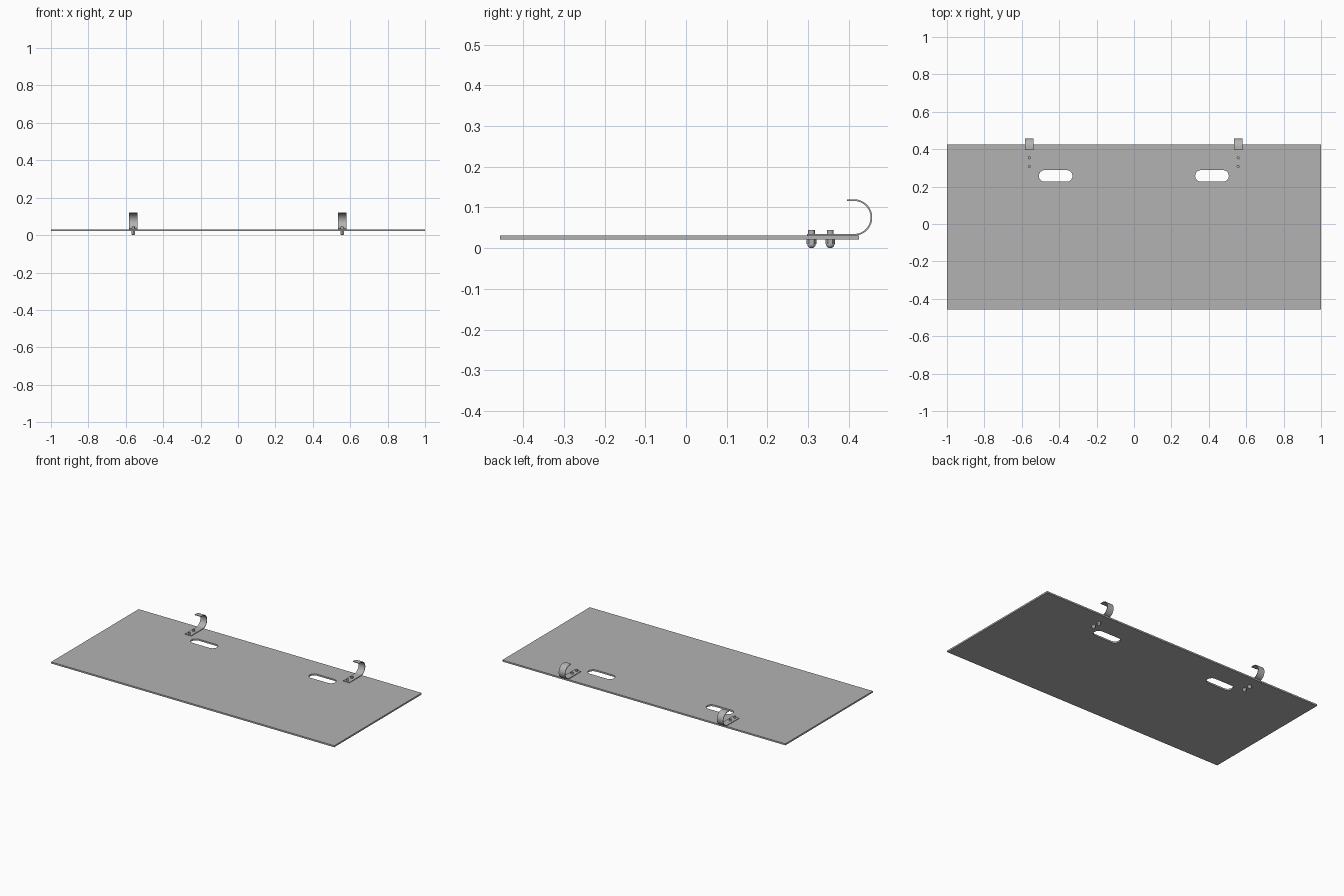
import bpy, bmesh
from math import pi, sin, cos, radians
from mathutils import Matrix

if "Cube" in bpy.data.objects:
    bpy.data.objects.remove(bpy.data.objects["Cube"])

metal = bpy.data.materials.new("grey_metal")
metal.use_nodes = True
metal.diffuse_color = (0.45, 0.45, 0.45, 1)
metal.node_tree.nodes["Principled BSDF"].inputs["Base Color"].default_value = (0.45, 0.45, 0.45, 1)

BOTTOM, TOP = 0.021, 0.031


def select_only(obj):
    bpy.ops.object.select_all(action="DESELECT")
    obj.select_set(True)
    bpy.context.view_layer.objects.active = obj


def finish(name, bm):
    bmesh.ops.recalc_face_normals(bm, faces=bm.faces[:])
    mesh = bpy.data.meshes.new(name)
    bm.to_mesh(mesh)
    bm.free()
    obj = bpy.data.objects.new(name, mesh)
    bpy.context.collection.objects.link(obj)
    mesh.materials.append(metal)
    select_only(obj)
    bpy.ops.object.shade_smooth_by_angle(angle=radians(35))
    return obj


def slot_outline(cx, cy, length, radius, steps=12):
    half = length / 2 - radius
    pts = []
    for side, start in ((1, -pi / 2), (-1, pi / 2)):
        for i in range(steps + 1):
            a = start + pi * i / steps
            pts.append((cx + side * half + radius * cos(a), cy + radius * sin(a)))
    return pts


# Flat plate with two hand slots
curve = bpy.data.curves.new("plate", "CURVE")
curve.dimensions = "2D"
curve.fill_mode = "BOTH"
curve.extrude = (TOP - BOTTOM) / 2
outlines = [[(-1, -0.457), (1, -0.457), (1, 0.425), (-1, 0.425)]]
outlines += [slot_outline(cx, 0.257, 0.18, 0.031) for cx in (-0.419, 0.417)]
for pts in outlines:
    spline = curve.splines.new("POLY")
    spline.points.add(len(pts) - 1)
    for p, (x, y) in zip(spline.points, pts):
        p.co = (x, y, 0, 1)
    spline.use_cyclic_u = True
plate = bpy.data.objects.new("plate", curve)
plate.location.z = (TOP + BOTTOM) / 2
bpy.context.collection.objects.link(plate)
select_only(plate)
bpy.ops.object.convert(target="MESH")
plate = bpy.context.object
bm = bmesh.new()
bm.from_mesh(plate.data)
bmesh.ops.remove_doubles(bm, verts=bm.verts[:], dist=1e-5)
bmesh.ops.recalc_face_normals(bm, faces=bm.faces[:])
bm.to_mesh(plate.data)
bm.free()
plate.data.materials.clear()
plate.data.materials.append(metal)
bpy.ops.object.shade_smooth_by_angle(angle=radians(35))


# Strap bent into a hook, with a straight foot and a short lip
def hook(name, cx):
    thick, width, radius, cy = 0.004, 0.045, 0.0445, 0.4125
    cz = TOP + radius

    def side(r):
        arc = [(cy + r * cos(a), cz + r * sin(a))
               for a in (-pi / 2 + pi * i / 28 for i in range(29))]
        return [(0.297, cz - r)] + arc + [(0.395, cz + r)]

    bm = bmesh.new()
    rows = []
    for (y1, z1), (y2, z2) in zip(side(radius), side(radius - thick)):
        rows.append([bm.verts.new((cx + s * width / 2, y, z))
                     for s, y, z in ((-1, y1, z1), (1, y1, z1), (1, y2, z2), (-1, y2, z2))])
    for a, b in zip(rows, rows[1:]):
        for i in range(4):
            j = (i + 1) % 4
            bm.faces.new((a[i], a[j], b[j], b[i]))
    bm.faces.new(rows[0])
    bm.faces.new(rows[-1])
    finish(name, bm)


def cylinder(bm, x, y, z1, z2, radius, sides, top_radius=None):
    bmesh.ops.create_cone(bm, cap_ends=True, segments=sides, radius1=radius,
                          radius2=top_radius or radius, depth=z2 - z1,
                          matrix=Matrix.Translation((x, y, (z1 + z2) / 2)))


# Bolt end above the strap, hexagonal cap nut with a dome below the plate
def bolt(name, x, y):
    bm = bmesh.new()
    cylinder(bm, x, y, BOTTOM, 0.045, 0.008, 20)
    finish(name + "_shank", bm)

    bm = bmesh.new()
    cylinder(bm, x, y, 0.010, BOTTOM, 0.0118, 6)
    finish(name + "_nut", bm)

    bm = bmesh.new()
    bmesh.ops.create_uvsphere(bm, u_segments=20, v_segments=12, radius=0.0102,
                              matrix=Matrix.Translation((x, y, 0.0102)))
    finish(name + "_dome", bm)


for label, cx in (("right", -0.56), ("left", 0.557)):
    hook(label + "_hook", cx)
    for place, y in (("front", 0.308), ("back", 0.354)):
        bolt(f"{label}_{place}_bolt", cx, y)
